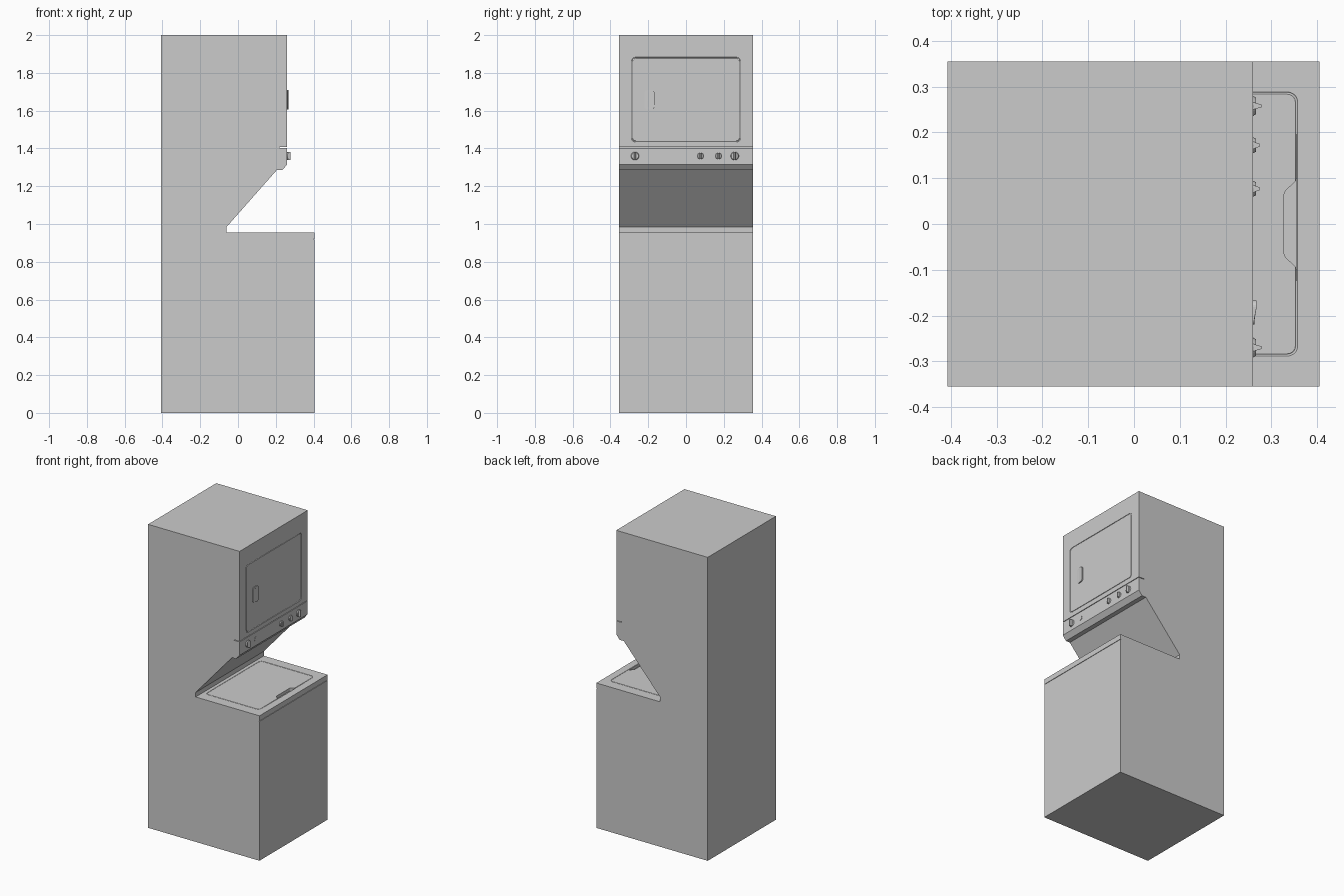
import bpy, bmesh, math
from mathutils import Vector

if "Cube" in bpy.data.objects:
    bpy.data.objects.remove(bpy.data.objects["Cube"], do_unlink=True)

enamel = bpy.data.materials.new("grey_enamel")
enamel.use_nodes = True
GREY = (0.6, 0.6, 0.6, 1)
enamel.diffuse_color = GREY
enamel.node_tree.nodes["Principled BSDF"].inputs["Base Color"].default_value = GREY

HALF = 0.355    # half the cabinet width
FACE = 0.26     # dryer front
TOP = 0.955     # washer top


def prism(name, points, depth):
    """Solid made by sweeping a closed outline along a vector."""
    bm = bmesh.new()
    face = bm.faces.new([bm.verts.new(p) for p in points])
    new = bmesh.ops.extrude_face_region(bm, geom=[face])["geom"]
    bmesh.ops.translate(bm, vec=depth, verts=[v for v in new if isinstance(v, bmesh.types.BMVert)])
    bmesh.ops.recalc_face_normals(bm, faces=bm.faces)
    mesh = bpy.data.meshes.new(name)
    bm.to_mesh(mesh)
    bm.free()
    mesh.materials.append(enamel)
    obj = bpy.data.objects.new(name, mesh)
    bpy.context.collection.objects.link(obj)
    return obj


def activate(obj):
    bpy.ops.object.select_all(action="DESELECT")
    obj.select_set(True)
    bpy.context.view_layer.objects.active = obj


def cut(obj, cutter):
    activate(obj)
    mod = obj.modifiers.new("cut", "BOOLEAN")
    mod.operation, mod.solver, mod.object = "DIFFERENCE", "EXACT", cutter
    bpy.ops.object.modifier_apply(modifier=mod.name)
    bpy.data.objects.remove(cutter, do_unlink=True)


def tube(name, points, radius):
    """Closed thin tube used to engrave a groove."""
    curve = bpy.data.curves.new(name, "CURVE")
    curve.dimensions = "3D"
    curve.bevel_depth, curve.bevel_resolution = radius, 1
    spline = curve.splines.new("POLY")
    spline.points.add(len(points) - 1)
    for p, co in zip(spline.points, points):
        p.co = (*co, 1)
    spline.use_cyclic_u = True
    obj = bpy.data.objects.new(name, curve)
    bpy.context.collection.objects.link(obj)
    activate(obj)
    bpy.ops.object.convert(target="MESH")
    return bpy.context.object


def rounded(u0, u1, v0, v1, r, steps=5):
    """Rounded rectangle outline, counter-clockwise from the upper right corner."""
    pts = []
    corners = [(u1 - r, v1 - r), (u0 + r, v1 - r), (u0 + r, v0 + r), (u1 - r, v0 + r)]
    for i, (u, v) in enumerate(corners):
        for k in range(steps + 1):
            a = math.pi / 2 * (i + k / steps)
            pts.append((u + r * math.cos(a), v + r * math.sin(a)))
    return pts


# Stacked cabinet: side profile swept across the width
profile = [(-0.407, 0), (0.405, 0), (0.405, TOP), (-0.06, TOP), (-0.06, 0.985),
           (0.205, 1.285), (0.235, 1.285), (FACE, 1.315), (FACE, 2), (-0.407, 2)]
cabinet = prism("cabinet", [(x, -HALF, z) for x, z in profile], (0, 2 * HALF, 0))


def seam(x0, x1, z, height):
    """Thin slot across the whole width."""
    outline = [(x0, -0.4, z), (x1, -0.4, z), (x1, -0.4, z + height), (x0, -0.4, z + height)]
    cut(cabinet, prism("seam_cutter", outline, (0, 0.8, 0)))


# Seams above the control panel and below the washer top
seam(0.22, 0.3, 1.403, 0.004)
seam(0.401, 0.45, 0.918, 0.003)

# Dryer door outline
door = [(FACE, y, z) for y, z in rounded(-0.286, 0.286, 1.437, 1.88, 0.02)]
cut(cabinet, tube("door_cutter", door, 0.004))

# Finger pocket at the lid's front edge, with S-shaped ends
ease = [(k / 6, (1 - math.cos(math.pi * k / 6)) / 2) for k in range(7)]
side = [(0.355 - 0.027 * s, 0.1 - 0.035 * t) for t, s in ease]
pocket = side + [(x, -y) for x, y in reversed(side)]
cut(cabinet, prism("pocket_cutter", [(x, y, TOP - 0.02) for x, y in pocket], (0, 0, 0.03)))

# Washer lid outline
lid = [(x, y, TOP) for x, y in rounded(-0.035, 0.355, -0.286, 0.286, 0.02)]
cut(cabinet, tube("lid_cutter", lid, 0.0025))

# Door handle: rounded pull that slopes off along its outer edge
handle = prism("door_handle", [(FACE - 0.002, y, z) for y, z in
                               rounded(-0.219, -0.167, 1.607, 1.709, 0.014)], (0.01, 0, 0))
for v in handle.data.vertices:
    if v.co.x > FACE and v.co.y < -0.2:
        v.co.x -= 0.005
grip = [(FACE + 0.004, y, z) for y, z in rounded(-0.203, -0.197, 1.617, 1.699, 0.002, 2)]
cut(handle, prism("grip_cutter", grip, (0.02, 0, 0)))


def disc(name, y, z, r, height):
    pts = [(FACE - 0.002, y + r * math.cos(a), z + r * math.sin(a))
           for a in (math.tau * k / 24 for k in range(24))]
    obj = prism(name, pts, (height + 0.002, 0, 0))
    activate(obj)
    bpy.ops.object.shade_smooth_by_angle(angle=math.radians(30))
    return obj


# Control knobs: a shallow dial with a tapered vertical grip
KNOB_Z = 1.36
for i, (y, r) in enumerate([(-0.27, 0.023), (0.077, 0.018), (0.172, 0.018), (0.258, 0.023)], 1):
    dial = disc(f"knob_dial_{i}", y, KNOB_Z, r, 0.006)
    for v in dial.data.vertices:
        if v.co.x > FACE:
            v.co.y = y + (v.co.y - y) * 0.8
            v.co.z = KNOB_Z + (v.co.z - KNOB_Z) * 0.8
    tip = FACE + 0.8 * r
    section = [(FACE, y - 0.008), (tip, y - 0.003), (tip, y + 0.003), (FACE, y + 0.008)]
    prism(f"knob_grip_{i}", [(x, w, KNOB_Z - 0.9 * r) for x, w in section], (0, 0, 1.8 * r))

# Round push button
disc("push_button", -0.188, KNOB_Z, 0.014, 0.003)
